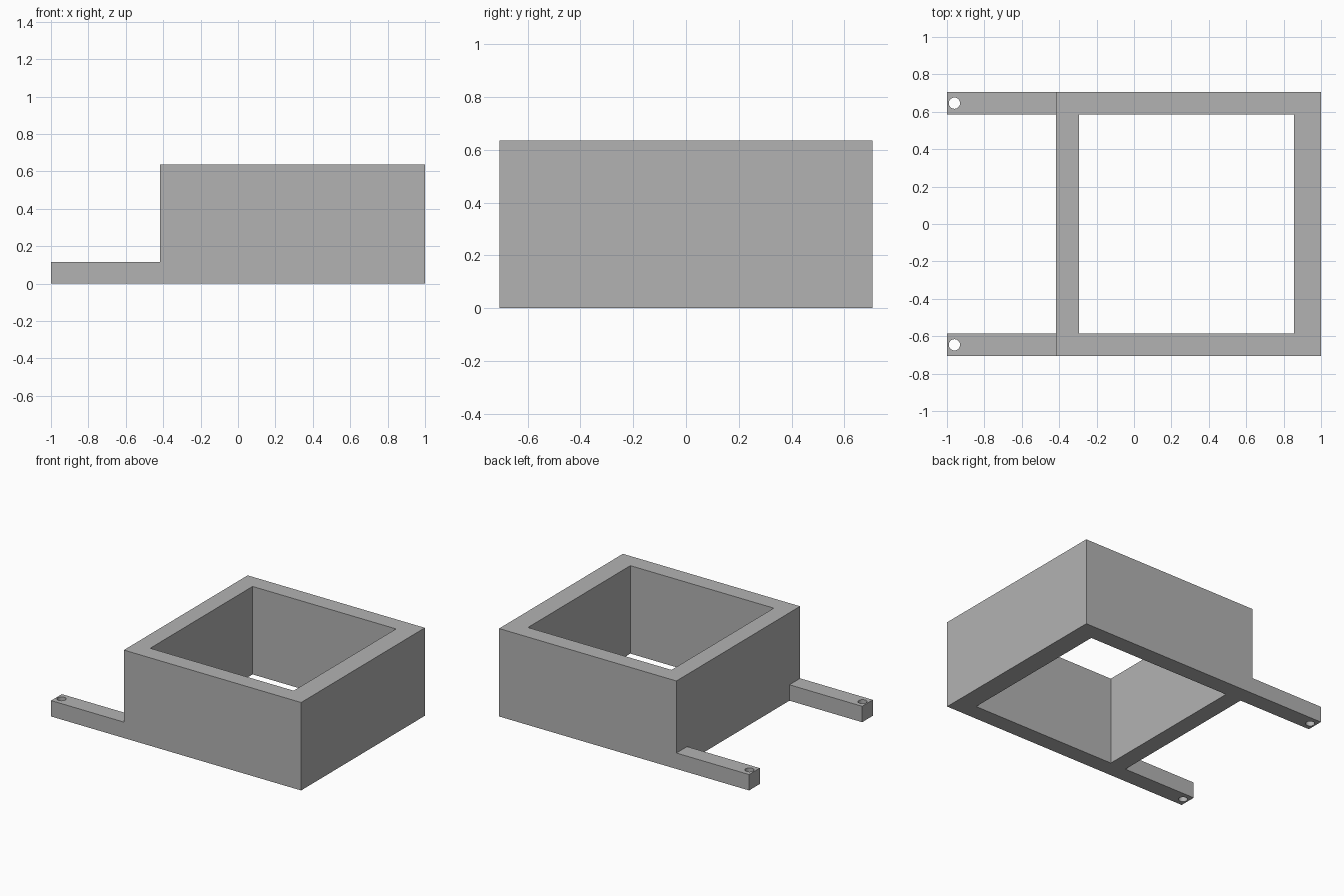
import bpy

cube = bpy.data.objects.get("Cube")
if cube:
    bpy.data.objects.remove(cube, do_unlink=True)

# Single plain grey
GREY = (0.45, 0.45, 0.45, 1)
grey = bpy.data.materials.new("plain grey")
grey.use_nodes = True
grey.diffuse_color = GREY
grey.node_tree.nodes["Principled BSDF"].inputs["Base Color"].default_value = GREY


def box(name, low, high):
    centre = [(a + b) / 2 for a, b in zip(low, high)]
    bpy.ops.mesh.primitive_cube_add(size=1, location=centre)
    ob = bpy.context.object
    ob.name = name
    ob.scale = [b - a for a, b in zip(low, high)]
    bpy.ops.object.transform_apply(location=False, rotation=False, scale=True)
    ob.data.materials.append(grey)
    return ob


def cut(target, cutter):
    cutter.hide_render = True
    cutter.hide_set(True)
    cutter.display_type = 'WIRE'
    mod = target.modifiers.new("cut", 'BOOLEAN')
    mod.operation = 'DIFFERENCE'
    mod.solver = 'EXACT'
    mod.object = cutter
    # Bake the cut, then drop the helper
    bpy.context.view_layer.objects.active = target
    bpy.ops.object.modifier_apply(modifier=mod.name)
    bpy.data.objects.remove(cutter, do_unlink=True)


HALF, INNER = 0.707, 0.585      # outer and inner half depth
FRAME_X, HEIGHT, ARM_HEIGHT = -0.418, 0.636, 0.115

# Open square frame
frame = box("frame", (FRAME_X, -HALF, 0), (1, HALF, HEIGHT))
cut(frame, box("opening_cutter", (-0.293, -INNER, -0.1), (0.855, INNER, 1)))

# Two mounting arms, each with a vertical pin hole near its tip
for name, side in (("front", -1), ("back", 1)):
    y0, y1 = sorted((side * INNER, side * HALF))
    arm = box(name + "_arm", (-1, y0, 0), (FRAME_X, y1, ARM_HEIGHT))
    bpy.ops.mesh.primitive_cylinder_add(vertices=32, radius=0.03, depth=0.5,
                                        location=(-0.96, (y0 + y1) / 2, 0))
    pin = bpy.context.object
    pin.name = name + "_hole_cutter"
    pin.data.materials.append(grey)
    cut(arm, pin)
    arm.select_set(True)
    bpy.context.view_layer.objects.active = arm
    bpy.ops.object.shade_smooth_by_angle()
